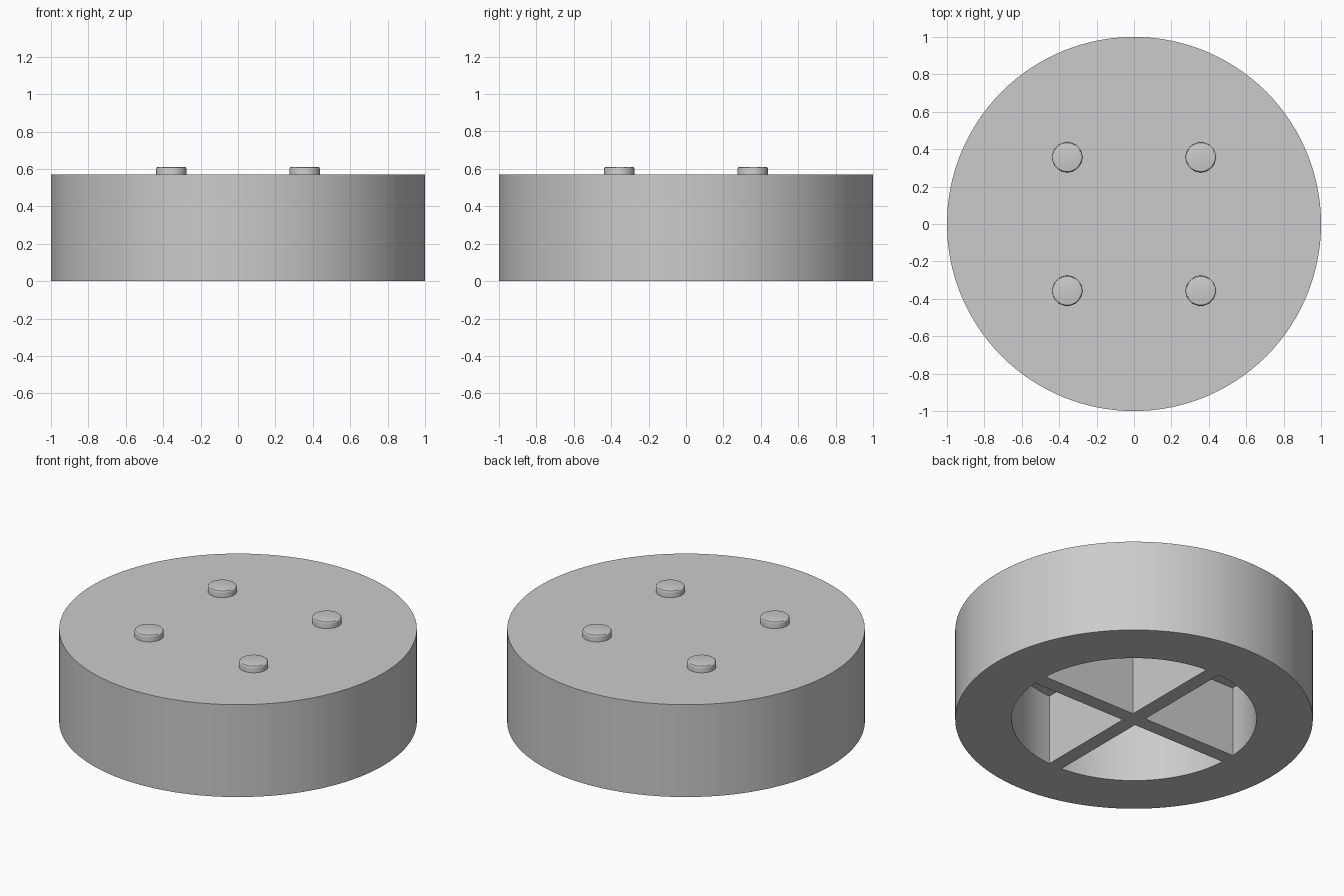
import bpy
import bmesh
import math
from mathutils import Matrix

RADIUS, HEIGHT = 1.0, 0.57
BORE, CEILING, RIB = 0.685, 0.435, 0.09
STUD_RADIUS, STUD_TOP, STUD_POS = 0.081, 0.61, 0.357

cube = bpy.data.objects.get("Cube")
if cube:
    bpy.data.objects.remove(cube, do_unlink=True)

# Single grey material
grey = bpy.data.materials.new("light_grey")
grey.use_nodes = True
colour = (0.6, 0.6, 0.6, 1)
grey.diffuse_color = colour
grey.node_tree.nodes["Principled BSDF"].inputs["Base Color"].default_value = colour


def add_object(name, bm):
    bmesh.ops.recalc_face_normals(bm, faces=bm.faces)
    mesh = bpy.data.meshes.new(name)
    bm.to_mesh(mesh)
    bm.free()
    mesh.materials.append(grey)
    obj = bpy.data.objects.new(name, mesh)
    bpy.context.collection.objects.link(obj)
    return obj


def cylinder(radius, bottom, top, segments):
    bm = bmesh.new()
    bmesh.ops.create_cone(bm, cap_ends=True, segments=segments,
                          radius1=radius, radius2=radius, depth=top - bottom,
                          matrix=Matrix.Translation((0, 0, (bottom + top) / 2)))
    return bm


def activate(obj):
    bpy.ops.object.select_all(action='DESELECT')
    obj.select_set(True)
    bpy.context.view_layer.objects.active = obj


def smooth(obj):
    activate(obj)
    bpy.ops.object.shade_smooth_by_angle(angle=math.radians(30))


# Round body
body = add_object("round_body", cylinder(RADIUS, 0, HEIGHT, 128))

# Four quarter-round pockets, leaving a cross of ribs between them
half = RIB / 2
start = math.asin(half / BORE)
sweep = math.pi / 2 - 2 * start
steps = 24
bm = bmesh.new()
for quarter in range(4):
    outline = [(half, half)]
    for i in range(steps + 1):
        a = start + sweep * i / steps
        outline.append((BORE * math.cos(a), BORE * math.sin(a)))
    turn = Matrix.Rotation(quarter * math.pi / 2, 3, 'Z')
    base = bm.faces.new([bm.verts.new((x, y, -0.1)) for x, y in outline])
    raised = bmesh.ops.extrude_face_region(bm, geom=[base], use_keep_orig=True)
    lid = [v for v in raised["geom"] if isinstance(v, bmesh.types.BMVert)]
    bmesh.ops.translate(bm, verts=lid, vec=(0, 0, CEILING + 0.1))
    bmesh.ops.rotate(bm, verts=list(base.verts) + lid, matrix=turn)
cutter = add_object("pocket_cutter", bm)
cutter.hide_render = True

cut = body.modifiers.new("pockets", 'BOOLEAN')
cut.operation = 'DIFFERENCE'
cut.solver = 'EXACT'
cut.object = cutter
activate(body)
bpy.ops.object.modifier_apply(modifier=cut.name)
bpy.data.objects.remove(cutter, do_unlink=True)
smooth(body)

# Four studs with softened top edges
for side, sx in (("left", 1), ("right", -1)):
    for end, sy in (("front", -1), ("back", 1)):
        bm = cylinder(STUD_RADIUS, HEIGHT - 0.01, STUD_TOP, 48)
        rim = [e for e in bm.edges if all(v.co.z > HEIGHT for v in e.verts)]
        bmesh.ops.bevel(bm, geom=rim, offset=0.01, segments=3,
                        profile=0.5, affect='EDGES')
        stud = add_object(f"stud_{end}_{side}", bm)
        stud.location = (sx * STUD_POS, sy * STUD_POS, 0)
        smooth(stud)
